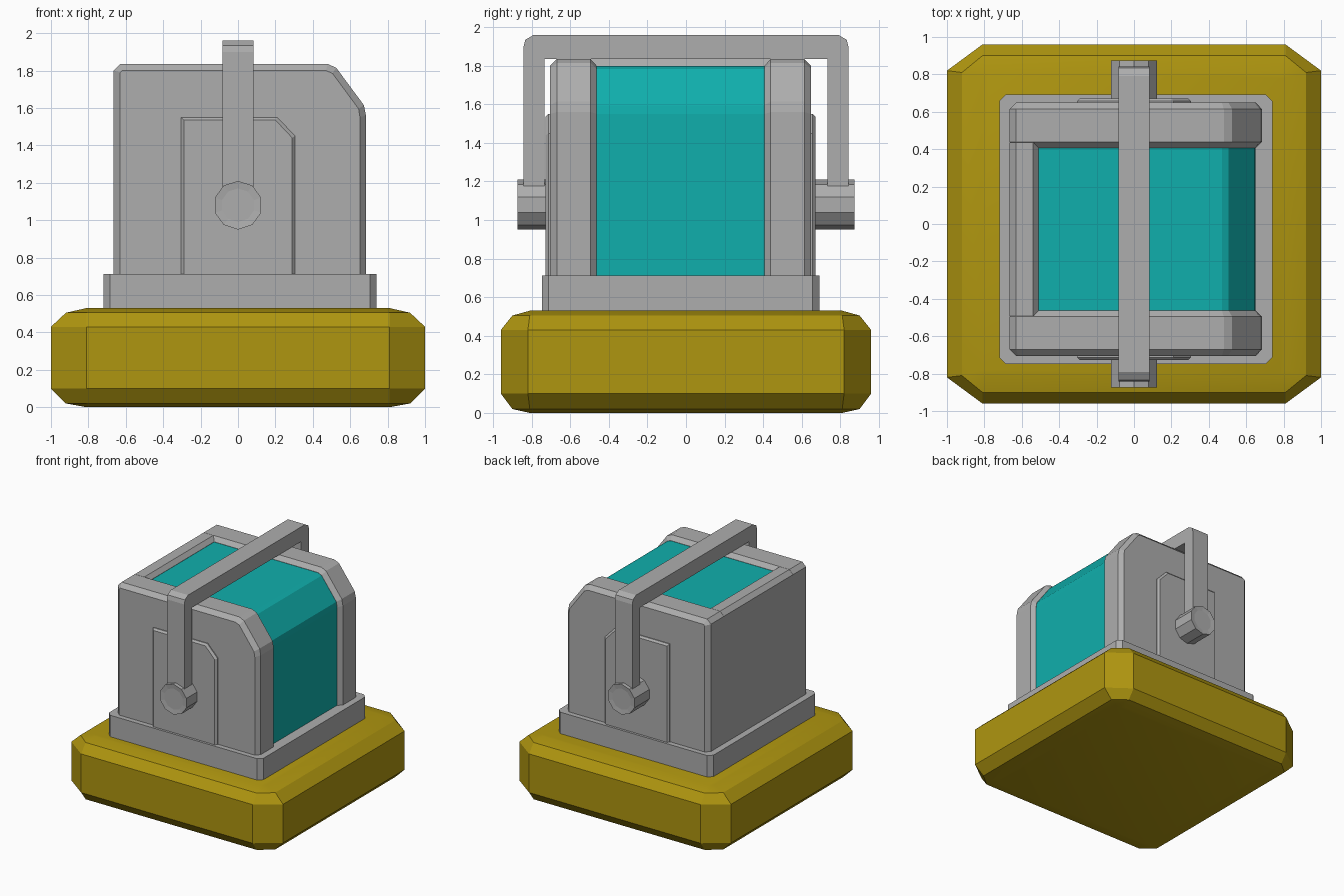
import bpy, bmesh, math

if "Cube" in bpy.data.objects:
    bpy.data.objects.remove(bpy.data.objects["Cube"])

GREY, GOLD, TEAL = (0.42, 0.42, 0.42), (0.43, 0.305, 0.005), (0.005, 0.43, 0.415)
mats = {}


def material(name, color):
    mats[color] = bpy.data.materials.new(name)
    mats[color].diffuse_color = (*color, 1)


material("grey", GREY)
material("gold", GOLD)
material("teal", TEAL)


def loft(name, rings, color=GREY):
    """Skin a list of equal-length rings of 3D points and cap both ends."""
    bm = bmesh.new()
    loops = [[bm.verts.new(p) for p in ring] for ring in rings]
    n = len(loops[0])
    for a, b in zip(loops, loops[1:]):
        for i in range(n):
            j = (i + 1) % n
            bm.faces.new((a[i], a[j], b[j], b[i]))
    bm.faces.new(loops[0])
    bm.faces.new(loops[-1])
    bmesh.ops.recalc_face_normals(bm, faces=bm.faces)
    mesh = bpy.data.meshes.new(name)
    bm.to_mesh(mesh)
    bm.free()
    mesh.materials.append(mats[color])
    obj = bpy.data.objects.new(name, mesh)
    bpy.context.collection.objects.link(obj)
    return obj


def octagon(hx, hy, cx, cy, z, ox=0, oy=0):
    """Rectangle with cut corners at height z."""
    quarter = [(hx, -hy + cy), (hx, hy - cy), (hx - cx, hy), (-hx + cx, hy)]
    pts = quarter + [(-x, -y) for x, y in quarter]
    return [(x + ox, y + oy, z) for x, y in pts]


def at_y(profile, y):
    """Place an (x, z) profile at depth y."""
    return [(x, y, z) for x, z in profile]


MID = -0.028  # housing centre in y

# Padded base, softly shaded across its shallow edges
base = loft("base", [octagon(0.81, 0.81, 0.03, 0.03, 0.0),
                     octagon(0.92, 0.90, 0.11, 0.09, 0.02),
                     octagon(1.0, 0.96, 0.19, 0.14, 0.10),
                     octagon(1.0, 0.96, 0.19, 0.14, 0.43),
                     octagon(0.92, 0.90, 0.11, 0.09, 0.505),
                     octagon(0.81, 0.81, 0.03, 0.03, 0.53)], GOLD)
bpy.context.view_layer.objects.active = base
base.select_set(True)
bpy.ops.object.shade_smooth_by_angle(angle=math.radians(30))

# Plinth under the housing
loft("plinth", [octagon(0.73, 0.72, 0.035, 0.035, z, 0.01, MID) for z in (0.48, 0.713)])

# Side cheeks with chamfered rims
full = [(-0.665, 0.7), (-0.665, 1.80), (-0.63, 1.835), (0.48, 1.835),
        (0.525, 1.815), (0.673, 1.615), (0.684, 1.56), (0.684, 0.7)]
inset = [(-0.63, 0.7), (-0.63, 1.79), (-0.62, 1.80), (0.47, 1.80),
         (0.505, 1.785), (0.645, 1.595), (0.652, 1.55), (0.652, 0.7)]
plate_out = [(-0.305, 0.7), (-0.305, 1.55), (0.21, 1.55), (0.305, 1.45), (0.305, 0.7)]
plate_in = [(-0.29, 0.7), (-0.29, 1.535), (0.20, 1.535), (0.29, 1.44), (0.29, 0.7)]

for side, s in (("front", -1), ("back", 1)):
    loft(side + "_cheek", [at_y(p, MID + s * d) for p, d in
                           ((inset, 0.677), (full, 0.642), (full, 0.467), (inset, 0.435))])
    # Raised access plate
    loft(side + "_plate", [at_y(p, MID + s * d) for p, d in
                           ((plate_out, 0.66), (plate_out, 0.685), (plate_in, 0.70))])
    # Ten-sided handle pivot with a shallow dished end
    loft(side + "_pivot", [[(r * math.sin(k * math.tau / 10), s * y,
                             1.08 + r * math.cos(k * math.tau / 10)) for k in range(10)]
                           for r, y in ((0.13, 0.62), (0.13, 0.873), (0.09, 0.868))])

# Back wall between the cheeks
wall = [(-0.665, 0.7), (-0.665, 1.80), (-0.63, 1.835), (-0.54, 1.835), (-0.51, 1.80), (-0.51, 0.7)]
loft("back_wall", [at_y(wall, MID - 0.465), at_y(wall, MID + 0.465)])

# Teal window core
glass = [(-0.52, 0.7), (-0.52, 1.798), (0.47, 1.798), (0.505, 1.783),
         (0.643, 1.595), (0.65, 1.55), (0.65, 0.7)]
loft("window", [at_y(glass, MID - 0.44), at_y(glass, MID + 0.44)], TEAL)

# Carry handle: arch profile extruded in x
outer = [(0.842, 1.10), (0.842, 1.90), (0.833, 1.935), (0.79, 1.96)]
inner = [(0.735, 1.835), (0.735, 1.10)]
arch = outer + [(-y, z) for y, z in reversed(outer)]
arch += [(-y, z) for y, z in reversed(inner)] + inner
loft("handle", [[(x, y, z) for y, z in arch] for x in (-0.082, 0.082)])

for m in bpy.data.materials:
    if m.users and not m.is_grease_pencil:
        m.use_nodes = True
        m.node_tree.nodes["Principled BSDF"].inputs["Base Color"].default_value = m.diffuse_color
